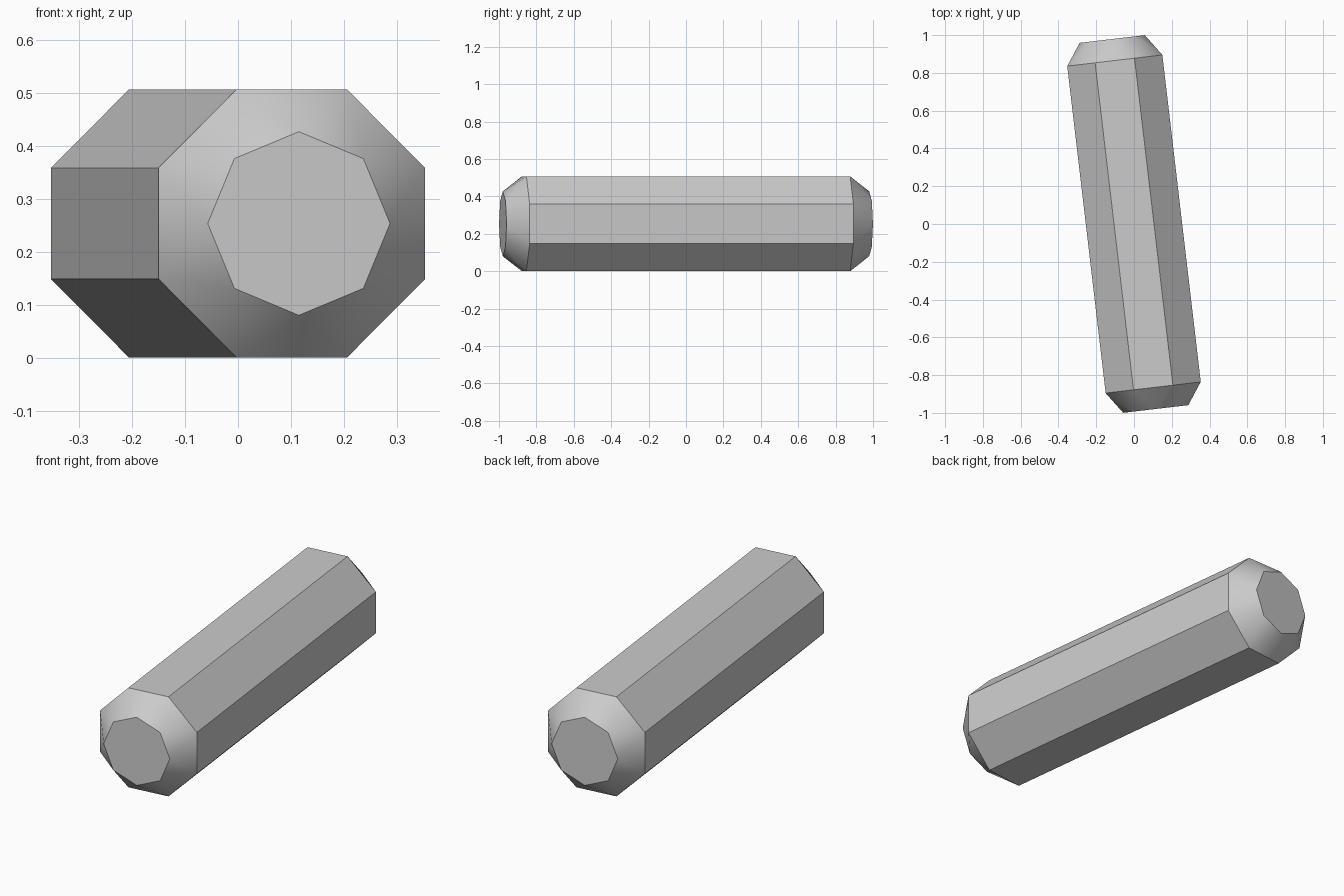
import bpy
import bmesh
from math import cos, sin, pi, radians
from mathutils import Matrix

if "Cube" in bpy.data.objects:
    bpy.data.objects.remove(bpy.data.objects["Cube"], do_unlink=True)

SIDES = 8
STEP = 2 * pi / SIDES
BODY_R, BODY_HALF = 0.2744, 0.8715   # body corners and half length
END_R, END_HALF = 0.1735, 0.986      # small end faces
HEIGHT = BODY_R * cos(STEP / 2)      # axis height, flat side on the ground

grey = bpy.data.materials.new("light grey")
grey.use_nodes = True
colour = (0.6, 0.6, 0.6, 1)
grey.diffuse_color = colour
grey.node_tree.nodes["Principled BSDF"].inputs["Base Color"].default_value = colour

bm = bmesh.new()


def ring(radius, y, turn):
    return [bm.verts.new((radius * cos(i * STEP + turn), y, radius * sin(i * STEP + turn)))
            for i in range(SIDES)]


# Straight octagonal body
front = ring(BODY_R, -BODY_HALF, STEP / 2)
back = ring(BODY_R, BODY_HALF, STEP / 2)
for i in range(SIDES):
    j = (i + 1) % SIDES
    bm.faces.new((front[i], front[j], back[j], back[i]))

# Tapered ends: triangles twisting half a side to a smaller octagon
for big, side in ((front, -1), (back, 1)):
    small = ring(END_R, side * END_HALF, 0)
    for i in range(SIDES):
        j = (i + 1) % SIDES
        bm.faces.new((big[i], big[j], small[j]))
        bm.faces.new((small[i], small[j], big[i]))
    bm.faces.new(small)

bmesh.ops.recalc_face_normals(bm, faces=bm.faces)
# Turn slightly about the vertical and set on the ground
bm.transform(Matrix.Translation((0, 0, HEIGHT)) @ Matrix.Rotation(radians(6.7), 4, "Z"))
mesh = bpy.data.meshes.new("octagonal_bar")
bm.to_mesh(mesh)
bm.free()
mesh.materials.append(grey)
bar = bpy.data.objects.new("octagonal_bar", mesh)
bpy.context.collection.objects.link(bar)

# Smooth the tapered ends, keep the bar's edges crisp
bpy.ops.object.select_all(action="DESELECT")
bar.select_set(True)
bpy.context.view_layer.objects.active = bar
bpy.ops.object.shade_smooth_by_angle(angle=radians(30))
